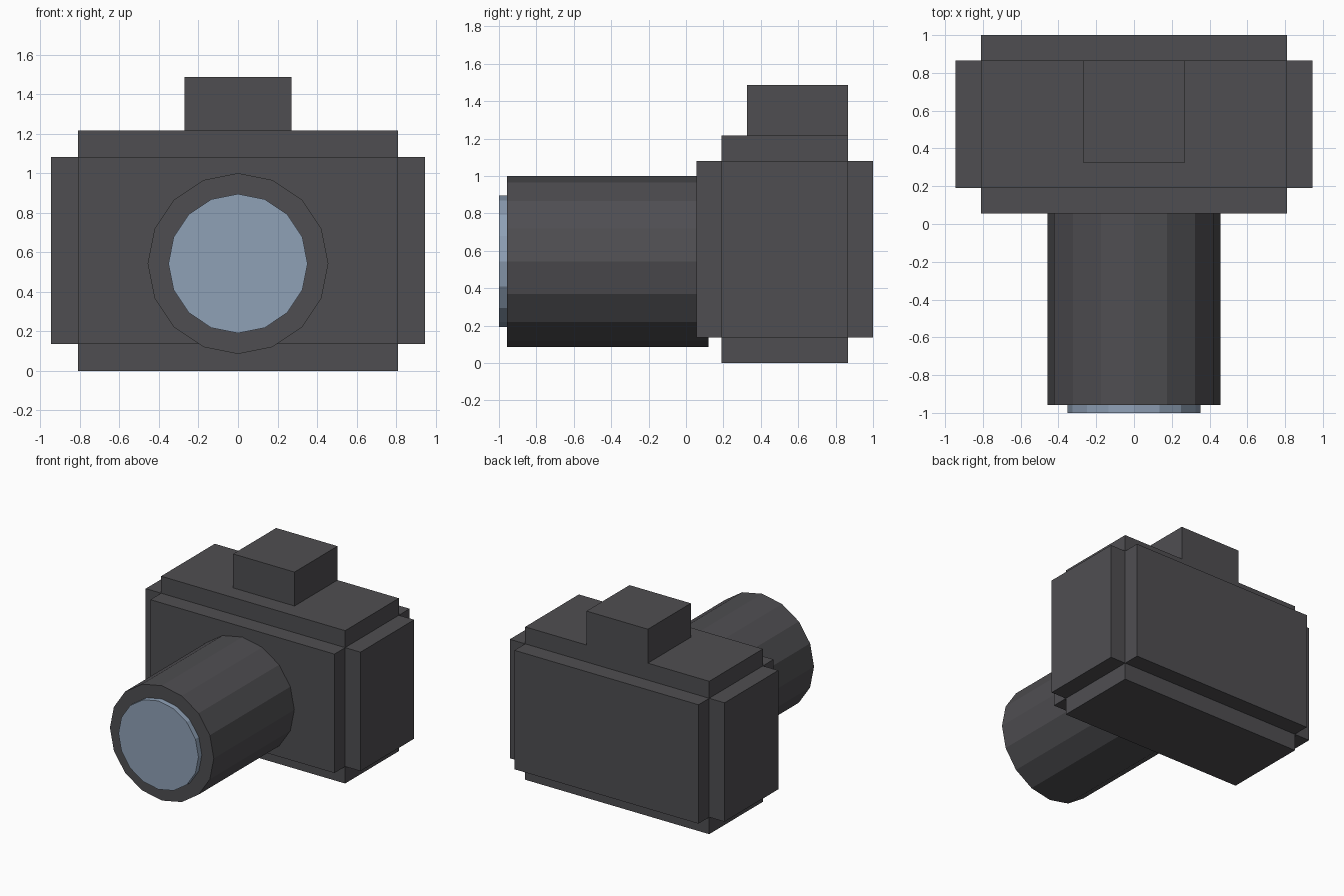
import bpy, bmesh
from math import pi
from mathutils import Matrix, Vector

if "Cube" in bpy.data.objects:
    bpy.data.objects.remove(bpy.data.objects["Cube"], do_unlink=True)


def material(name, rgb):
    mat = bpy.data.materials.new(name)
    mat.use_nodes = True
    mat.diffuse_color = (*rgb, 1)
    mat.node_tree.nodes["Principled BSDF"].inputs["Base Color"].default_value = (*rgb, 1)
    return mat


def finish(name, bm, mat):
    bmesh.ops.recalc_face_normals(bm, faces=bm.faces)
    mesh = bpy.data.meshes.new(name)
    bm.to_mesh(mesh)
    bm.free()
    mesh.materials.append(mat)
    obj = bpy.data.objects.new(name, mesh)
    bpy.context.collection.objects.link(obj)
    return obj


def box(low, high):
    bm = bmesh.new()
    low, high = Vector(low), Vector(high)
    place = Matrix.Translation((low + high) / 2) @ Matrix.Diagonal((*(high - low), 1))
    bmesh.ops.create_cube(bm, size=1, matrix=place)
    bm.normal_update()
    return bm


def barrel(name, radius, front, back, mat):
    # Sixteen-sided cylinder along y, with a corner at the top
    bm = bmesh.new()
    place = Matrix.Translation((0, (front + back) / 2, LENS_Z)) @ Matrix.Rotation(pi / 2, 4, "X")
    bmesh.ops.create_cone(bm, cap_ends=True, segments=16, radius1=radius, radius2=radius,
                          depth=back - front, matrix=place)
    return finish(name, bm, mat)


charcoal = material("charcoal", (0.078, 0.076, 0.083))
glass = material("blue_glass", (0.275, 0.355, 0.47))
LENS_Z = 0.543
STEP = 0.135

# Body: a block with every side pushed out, leaving notched edges
bm = box((-0.81, 0.19, STEP), (0.81, 0.865, 1.081))
pushed = bmesh.ops.extrude_discrete_faces(bm, faces=bm.faces[:])["faces"]
for face in pushed:
    offset = face.normal * STEP
    for vert in face.verts:
        vert.co += offset
finish("camera_body", bm, charcoal)

# Viewfinder hump, flush with the rear of the top plate
finish("viewfinder", box((-0.27, 0.325, 1.2), (0.27, 0.865, 1.486)), charcoal)

# Lens barrel and its raised front glass
barrel("lens_barrel", 0.457, -0.957, 0.12, charcoal)
barrel("lens_glass", 0.352, -1.0, -0.94, glass)
